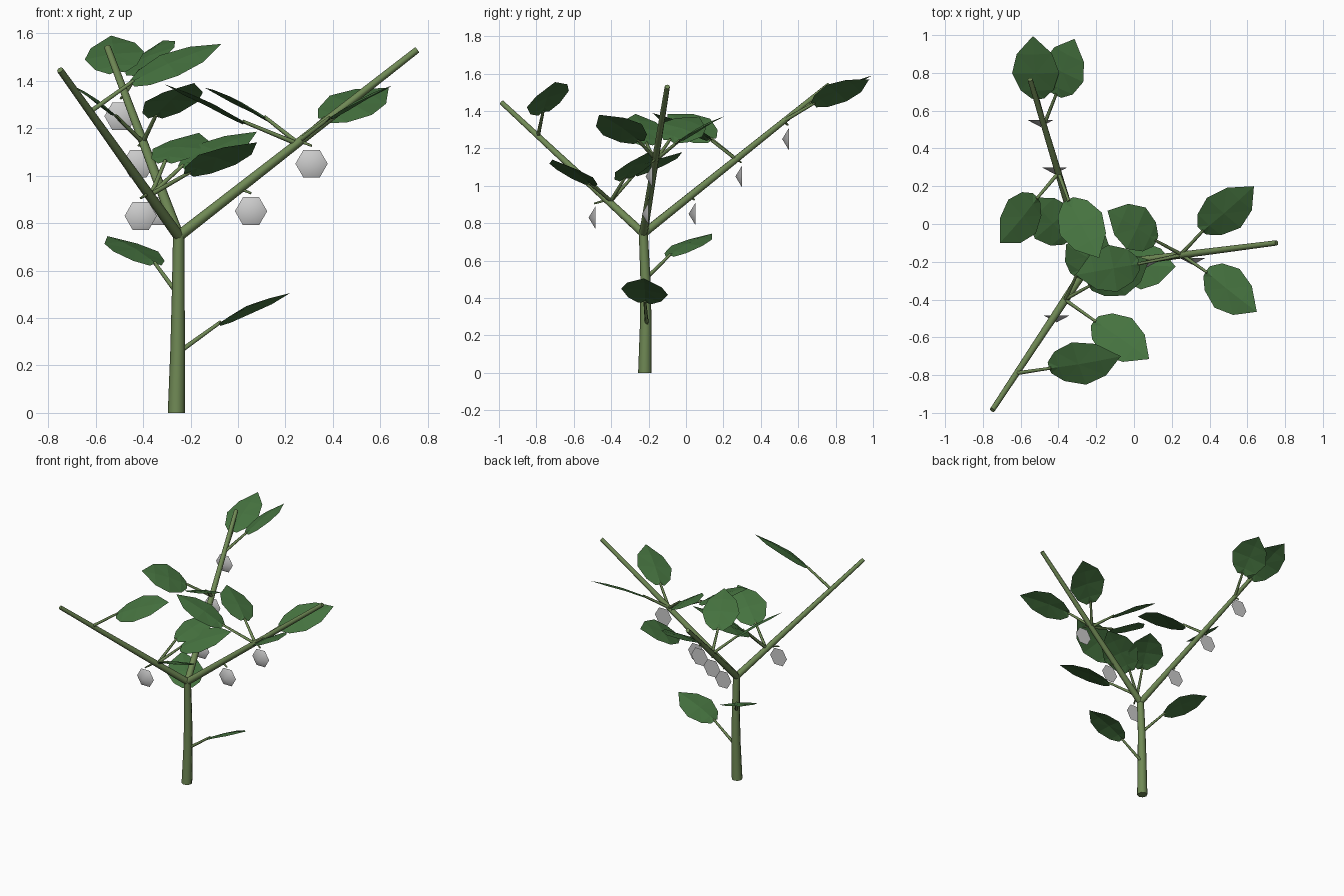
import bpy, bmesh, math
from mathutils import Vector as V

if "Cube" in bpy.data.objects:
    bpy.data.objects.remove(bpy.data.objects["Cube"])


def material(name, rgb):
    m = bpy.data.materials.new(name)
    m.diffuse_color = (*rgb, 1)
    m.use_nodes = True
    m.node_tree.nodes["Principled BSDF"].inputs["Base Color"].default_value = m.diffuse_color
    return m


STEM = material("stem_green", (0.16, 0.25, 0.09))
LEAF = material("leaf_green", (0.06, 0.17, 0.05))


def finish(bm, name, mat=None):
    me = bpy.data.meshes.new(name)
    bm.to_mesh(me)
    bm.free()
    if mat:
        me.materials.append(mat)
    ob = bpy.data.objects.new(name, me)
    bpy.context.collection.objects.link(ob)
    return ob


def smooth(ob):
    bpy.ops.object.select_all(action='DESELECT')
    ob.select_set(True)
    bpy.context.view_layer.objects.active = ob
    bpy.ops.object.shade_smooth_by_angle(angle=math.radians(75))


def tube(name, pts, radii, sides=6):
    """Tapered, capped tube through a few points."""
    pts = [V(p) for p in pts]
    bm = bmesh.new()
    rings = []
    axis = (pts[-1] - pts[0]).normalized()
    u = axis.cross(V((0, 1, 0.01))).normalized()
    w = axis.cross(u)
    for p, r in zip(pts, radii):
        rings.append([bm.verts.new(p + r * (math.cos(a) * u + math.sin(a) * w))
                      for a in (2 * math.pi * i / sides for i in range(sides))])
    for a, b in zip(rings, rings[1:]):
        for i in range(sides):
            j = (i + 1) % sides
            bm.faces.new((a[i], a[j], b[j], b[i]))
    bm.faces.new(rings[0][::-1])
    bm.faces.new(rings[-1])
    bmesh.ops.recalc_face_normals(bm, faces=bm.faces[:])
    smooth(finish(bm, name, STEM))


def blade(name, base, tip, roll):
    """Pointed low-poly leaf blade; positive roll (degrees) lowers its front (-y) edge."""
    base, tip = V(base), V(tip)
    d = tip - base
    side = d.cross(V((0, 0, 1))).normalized()
    if side.y > 0:
        side = -side
    up = side.cross(d).normalized()
    if up.z < 0:
        up = -up
    r = math.radians(roll)
    side, up = (side * math.cos(r) - up * math.sin(r),
                up * math.cos(r) + side * math.sin(r))
    bm = bmesh.new()
    rows = []
    for t, half, lift in ((0, 0.033, 0), (0.14, 0.088, 0.004), (0.42, 0.126, 0.012),
                          (0.72, 0.094, 0.01)):
        mid = base + d * t + up * lift
        rows.append([bm.verts.new(mid + side * s * half - up * abs(s) * 0.01)
                     for s in (-1, 0, 1)])
    end = bm.verts.new(tip)
    for a, b in zip(rows, rows[1:]):
        for i in (0, 1):
            bm.faces.new((a[i], b[i], b[i + 1], a[i + 1]))
    for i in (0, 1):
        bm.faces.new((rows[-1][i], end, rows[-1][i + 1]))
    bmesh.ops.triangulate(bm, faces=bm.faces[:])
    bm.normal_update()
    bmesh.ops.reverse_faces(bm, faces=[f for f in bm.faces if f.normal.dot(up) < 0])
    finish(bm, name, LEAF)


def fruit(name, x, y, z):
    """Shallow six-sided cone pointing to the front, flat back at y."""
    bm = bmesh.new()
    rim = [bm.verts.new((x + 0.068 * math.cos(a), y, z + 0.068 * math.sin(a)))
           for a in (math.pi * i / 3 for i in range(6))]
    apex = bm.verts.new((x, y - 0.036, z))
    for i in range(6):
        bm.faces.new((rim[i], rim[(i + 1) % 6], apex))
    bm.faces.new(rim[::-1])
    bmesh.ops.recalc_face_normals(bm, faces=bm.faces[:])
    smooth(finish(bm, name))


# Trunk and the three main branches
fork = V((-0.25, -0.228, 0.745))
tube("trunk", [(-0.26, -0.22, 0), (-0.254, -0.215, 0.27), (-0.252, -0.217, 0.5), fork],
     [0.036, 0.031, 0.027, 0.024], 8)
tips = {"right": V((0.755, -0.1, 1.53)), "front": V((-0.75, -0.985, 1.445)),
        "back": V((-0.55, 0.765, 1.54))}
for key, tip in tips.items():
    tube(key + "_branch", [fork, tip], [0.023, 0.014], 8)

# Leaves: petiole start, blade base, blade tip, roll
leaves = [
    ((-0.235, -0.21, 0.265), (-0.08, -0.22, 0.38), (0.22, -0.225, 0.505), -8),
    ((-0.26, -0.21, 0.51), (-0.345, -0.09, 0.63), (-0.55, 0.14, 0.745), 0),
    # right branch
    ((0.25, -0.16, 1.14), (0.36, -0.04, 1.24), (0.635, 0.2, 1.37), 20),
    ((0.25, -0.16, 1.14), (0.38, -0.25, 1.24), (0.65, -0.465, 1.38), 15),
    ((0.25, -0.16, 1.14), (0.12, -0.09, 1.245), (-0.14, 0.07, 1.37), -18),
    ((0.25, -0.165, 1.135), (0.03, -0.21, 1.225), (-0.31, -0.27, 1.385), 0),
    # front branch
    ((-0.365, -0.4, 0.92), (-0.21, -0.51, 1.01), (0.08, -0.715, 1.14), -10),
    ((-0.365, -0.4, 0.92), (-0.24, -0.33, 1.04), (0.08, -0.19, 1.185), 15),
    ((-0.365, -0.4, 0.92), (-0.31, -0.28, 1.06), (-0.165, -0.02, 1.18), 0),
    ((-0.62, -0.79, 1.27), (-0.45, -0.765, 1.395), (-0.07, -0.7, 1.555), 22),
    # back branch
    ((-0.4, 0.27, 1.14), (-0.35, 0.13, 1.25), (-0.185, -0.18, 1.39), 0),
    ((-0.4, 0.27, 1.14), (-0.51, 0.14, 1.25), (-0.71, -0.1, 1.385), 26),
    ((-0.475, 0.53, 1.35), (-0.51, 0.66, 1.44), (-0.535, 0.995, 1.59), 8),
    ((-0.475, 0.53, 1.35), (-0.415, 0.68, 1.44), (-0.315, 0.98, 1.57), -22),
]
for n, (a, b, c, roll) in enumerate(leaves, 1):
    tube(f"petiole_{n}", [a, V(b) + (V(c) - V(b)) * 0.03], [0.011, 0.008], 5)
    blade(f"leaf_{n}", b, c, roll)

# Fruits, each hanging under a short stalk
fruits = [("right", 0.31, -0.18, 1.05), ("right", 0.055, -0.2, 0.85),
          ("front", -0.41, -0.485, 0.83), ("back", -0.335, 0.05, 0.85),
          ("back", -0.42, 0.3, 1.05), ("back", -0.495, 0.55, 1.25)]
for n, (key, x, y, z) in enumerate(fruits, 1):
    fruit(f"fruit_{n}", x, y, z)
    end = V((x, y - 0.005, z + 0.075))
    d = tips[key] - fork
    start = fork + d * ((end.z + 0.02 - fork.z) / d.z)
    tube(f"fruit_stalk_{n}", [start, end], [0.008, 0.005], 5)
